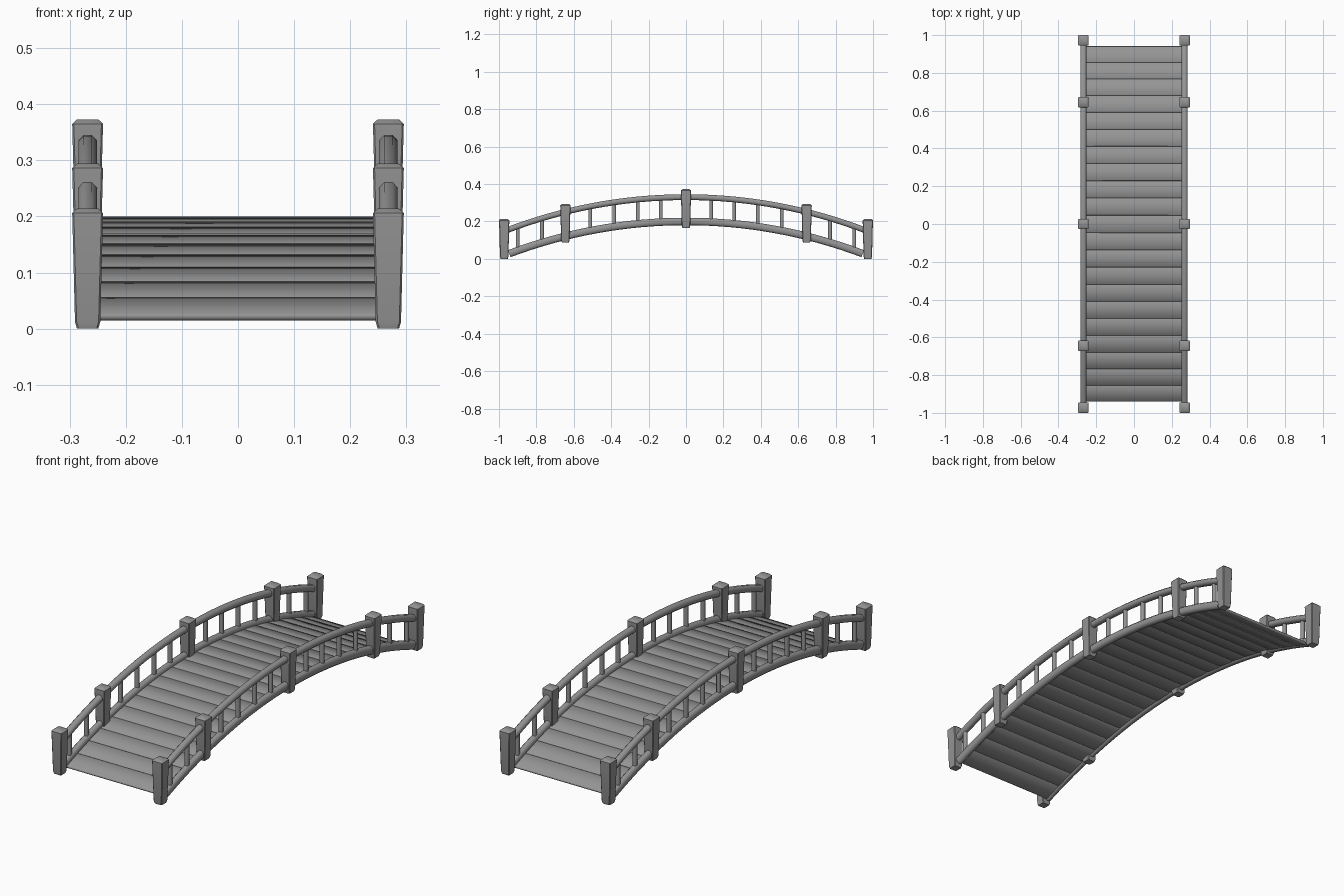
import bpy, bmesh, math, random
from mathutils import Vector

random.seed(4)
cube = bpy.data.objects.get("Cube")
if cube:
    bpy.data.objects.remove(cube, do_unlink=True)

GREY = (0.3, 0.3, 0.3, 1)
mat = bpy.data.materials.new("weathered grey")
mat.use_nodes = True
mat.diffuse_color = GREY
mat.node_tree.nodes["Principled BSDF"].inputs["Base Color"].default_value = GREY

R = 2.68          # arch radius
RAIL_X = 0.268    # railing offset from the centre line


def drop(y):
    """How far the arch falls below its crown at y."""
    return R - math.sqrt(R * R - y * y)


def section(hw, hh, c):
    """Rectangle outline with cut corners."""
    return [(hw, hh - c), (hw - c, hh), (c - hw, hh), (-hw, hh - c),
            (-hw, c - hh), (c - hw, -hh), (hw - c, -hh), (hw, c - hh)]


def loft(name, rings, angle=40):
    """Skin a closed solid through a list of point rings."""
    bm = bmesh.new()
    loops = [[bm.verts.new(p) for p in ring] for ring in rings]
    for a, b in zip(loops, loops[1:]):
        n = len(a)
        for i in range(n):
            bm.faces.new((a[i], a[(i + 1) % n], b[(i + 1) % n], b[i]))
    bm.faces.new(loops[0])
    bm.faces.new(loops[-1])
    bmesh.ops.recalc_face_normals(bm, faces=bm.faces)
    mesh = bpy.data.meshes.new(name)
    bm.to_mesh(mesh)
    bm.free()
    obj = bpy.data.objects.new(name, mesh)
    bpy.context.collection.objects.link(obj)
    mesh.materials.append(mat)
    bpy.ops.object.select_all(action='DESELECT')
    obj.select_set(True)
    bpy.context.view_layer.objects.active = obj
    bpy.ops.object.shade_smooth_by_angle(angle=math.radians(angle))
    return obj


def rail(name, x, crown, end_y, hw, hh):
    """Rounded beam following the arch."""
    limit, steps = math.asin(end_y / R), 32
    rings = []
    for i in range(steps + 1):
        t = limit * (2 * i / steps - 1)
        out = Vector((0, math.sin(t), math.cos(t)))
        centre = Vector((x, 0, crown - R)) + out * R
        rings.append([centre + Vector((u, 0, 0)) + out * v
                      for u, v in section(hw, hh, 0.009)])
    loft(name, rings, 50)


def post(name, x, y, base, top):
    """Square post, wider towards its top, with a chamfered cap."""
    levels = [(base, 0.019), (base + 0.012, 0.0225),
              (top - 0.008, 0.0275), (top, 0.019)]
    loft(name, [[Vector((x + u, y + v, z)) for u, v in section(h, h, 0.003)]
                for z, h in levels], 35)


def baluster(name, x, y):
    rings = []
    for crown in (0.2, 0.33):
        z = crown - drop(y)
        rings.append([Vector((x + u, y + v, z)) for u, v in section(0.0095, 0.0095, 0.004)])
    loft(name, rings, 50)


# Railings on both sides
for side, x in (("left", RAIL_X), ("right", -RAIL_X)):
    rail(side + "_lower_rail", x, 0.2, 0.945, 0.0155, 0.02)
    rail(side + "_upper_rail", x, 0.33, 0.965, 0.0165, 0.0155)
    for i, (y, base, top) in enumerate([(-0.972, 0, 0.214), (-0.645, 0.088, 0.294),
                                        (0, 0.165, 0.373),
                                        (0.645, 0.088, 0.294), (0.972, 0, 0.214)]):
        post(f"{side}_post_{i + 1}", x, y, base, top)
    for y in (0.134, 0.257, 0.384, 0.512, 0.77, 0.9):
        baluster(f"{side}_front_baluster", x, -y)
        baluster(f"{side}_back_baluster", x, y)

# Deck planks laid along the arch
COUNT, DECK_R = 21, 2.62
limit = math.asin(0.94 / DECK_R)
step = 2 * limit / COUNT
half = DECK_R * math.sin(step / 2)
for k in range(COUNT):
    t = -limit + (k + 0.5) * step
    along = Vector((0, math.cos(t), -math.sin(t)))
    out = Vector((0, math.sin(t), math.cos(t)))
    centre = Vector((0, 0, 0.194 - DECK_R)) + out * (DECK_R + random.uniform(-0.001, 0.001))
    outline = section(half, 0.006, 0.003)
    loft(f"deck_plank_{k + 1}",
         [[centre + Vector((x, 0, 0)) + along * u + out * v for u, v in outline]
          for x in (-0.256, 0.256)], 50)
